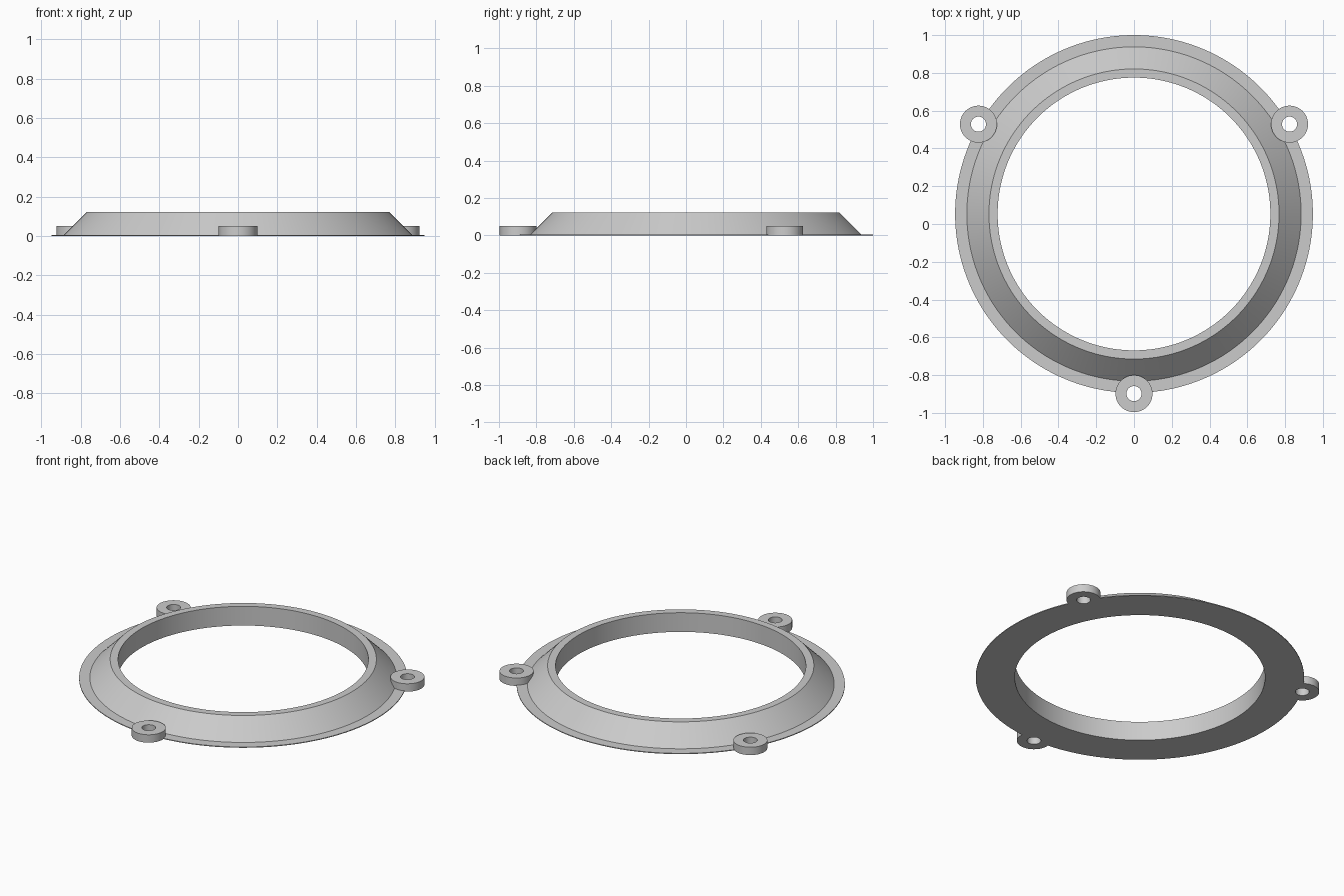
import bpy
from math import cos, sin, pi, radians

if "Cube" in bpy.data.objects:
    bpy.data.objects.remove(bpy.data.objects["Cube"], do_unlink=True)

CENTRE_Y = 0.053
MOUNT_RADIUS = 0.951

grey = bpy.data.materials.new("light_grey")
grey.use_nodes = True
colour = (0.6, 0.6, 0.6, 1)
grey.diffuse_color = colour
grey.node_tree.nodes["Principled BSDF"].inputs["Base Color"].default_value = colour


def lathe(name, profile, centre, sides):
    """Spin a closed (radius, height) profile around a vertical axis."""
    n = len(profile)
    verts = [(centre[0] + r * cos(2 * pi * i / sides),
              centre[1] + r * sin(2 * pi * i / sides), z)
             for i in range(sides) for r, z in profile]
    faces = []
    for i in range(sides):
        a, b = i * n, (i + 1) % sides * n
        for j in range(n):
            k = (j + 1) % n
            faces.append((a + j, b + j, b + k, a + k))
    mesh = bpy.data.meshes.new(name)
    mesh.from_pydata(verts, [], faces)
    mesh.materials.append(grey)
    obj = bpy.data.objects.new(name, mesh)
    bpy.context.collection.objects.link(obj)
    return obj


def shade(obj):
    bpy.ops.object.select_all(action="DESELECT")
    obj.select_set(True)
    bpy.context.view_layer.objects.active = obj
    bpy.ops.object.shade_smooth_by_angle(angle=radians(30))


# Bezel: thin flange, sloping wall and flat lip around the opening
bezel = lathe("bezel_ring",
              [(0.722, 0), (0.947, 0), (0.947, 0.005),
               (0.885, 0.005), (0.768, 0.122), (0.722, 0.122)],
              (0, CENTRE_Y), 160)

# Three mounting bosses, with their screw holes cut through the flange
for name, degrees in (("front", 270), ("left", 30), ("right", 150)):
    a = radians(degrees)
    spot = (MOUNT_RADIUS * cos(a), CENTRE_Y + MOUNT_RADIUS * sin(a))
    boss = lathe(name + "_screw_boss",
                 [(0.04, 0), (0.098, 0), (0.098, 0.05), (0.04, 0.05)], spot, 48)
    shade(boss)

    bpy.ops.mesh.primitive_cylinder_add(vertices=48, radius=0.04, depth=0.2,
                                        location=(*spot, 0))
    cutter = bpy.context.object
    cutter.name = name + "_hole_cutter"
    cut = bezel.modifiers.new(name + "_hole", "BOOLEAN")
    cut.operation = "DIFFERENCE"
    cut.solver = "EXACT"
    cut.object = cutter
    bpy.context.view_layer.objects.active = bezel
    bpy.ops.object.modifier_apply(modifier=cut.name)
    bpy.data.objects.remove(cutter, do_unlink=True)

shade(bezel)
